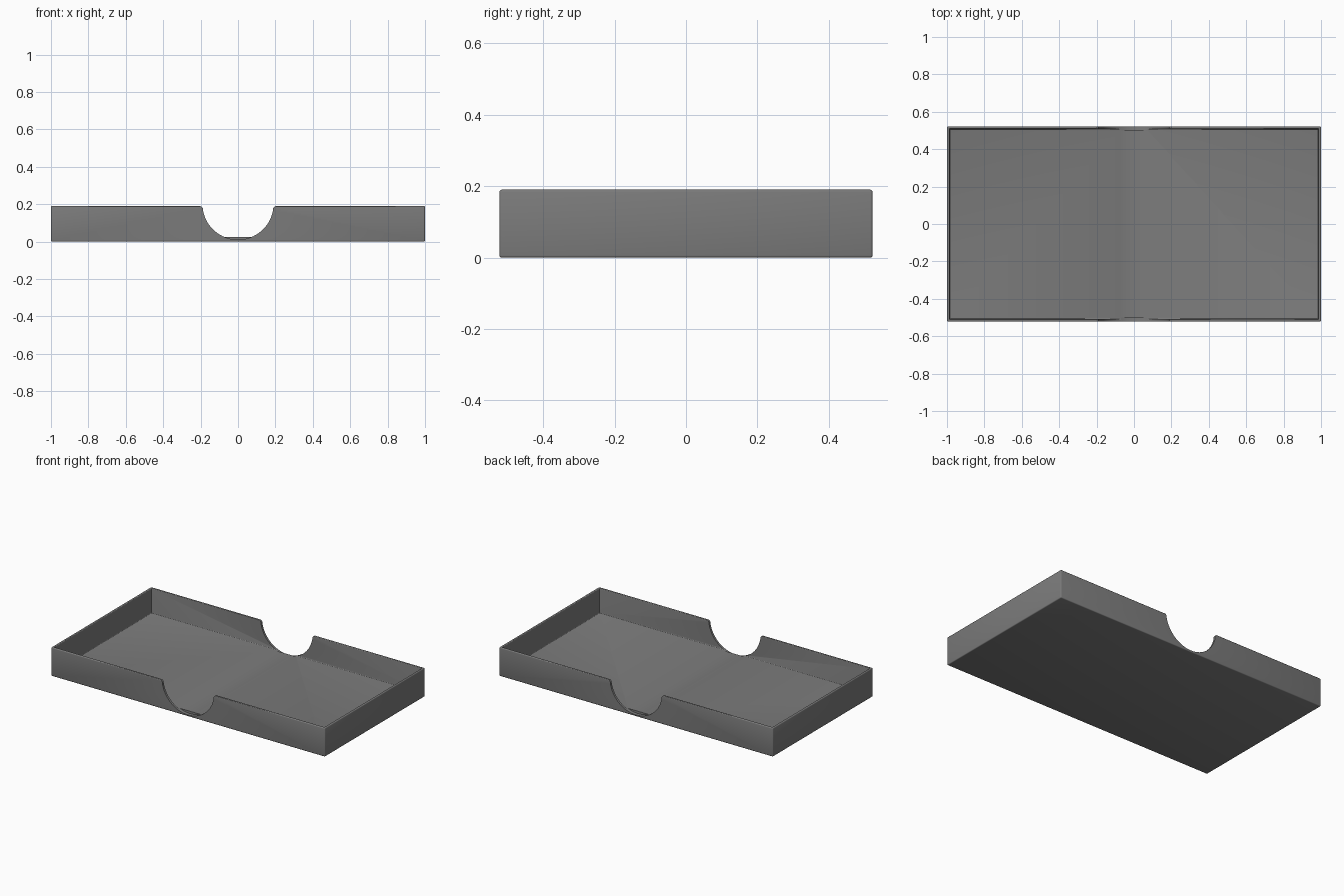
import bpy, bmesh, math

if "Cube" in bpy.data.objects:
    bpy.data.objects.remove(bpy.data.objects["Cube"])

LENGTH, WIDTH, HEIGHT = 2.0, 1.044, 0.19
WALL, FLOOR, EDGE = 0.02, 0.025, 0.006

grey = bpy.data.materials.new("mid grey")
grey.diffuse_color = (0.2, 0.2, 0.2, 1)
grey.use_nodes = True
grey.node_tree.nodes["Principled BSDF"].inputs["Base Color"].default_value = grey.diffuse_color


def make_object(name, bm):
    bmesh.ops.recalc_face_normals(bm, faces=bm.faces[:])
    mesh = bpy.data.meshes.new(name)
    bm.to_mesh(mesh)
    bm.free()
    mesh.materials.append(grey)
    obj = bpy.data.objects.new(name, mesh)
    bpy.context.collection.objects.link(obj)
    return obj


# Open tray: box with an inset, sunken floor and softened edges
bm = bmesh.new()
bmesh.ops.create_cube(bm, size=1)
for v in bm.verts:
    v.co = (v.co.x * LENGTH, v.co.y * WIDTH, (v.co.z + 0.5) * HEIGHT)
top = max(bm.faces, key=lambda f: f.calc_center_median().z)
bmesh.ops.inset_region(bm, faces=[top], thickness=WALL)
sunk = bmesh.ops.extrude_discrete_faces(bm, faces=[top])["faces"][0]
for v in sunk.verts:
    v.co.z = FLOOR
rounded = [e for e in bm.edges if e.calc_face_angle(0) > 0.5]
bmesh.ops.bevel(bm, geom=rounded, offset=EDGE, segments=3, profile=0.5,
                affect='EDGES', clamp_overlap=True)
tray = make_object("tray", bm)

# Finger notch profile: round scoop with rounded upper lips
right = [(0.205, 0.3)]
for i in range(7):
    a = math.radians(90 + 90 * i / 6)
    right.append((0.205 + 0.018 * math.cos(a), 0.172 + 0.018 * math.sin(a)))
for i in range(17):
    a = math.radians(-10 - 80 * i / 16)
    right.append((0.19 * math.cos(a), 0.2 + 0.19 * math.sin(a)))
profile = right + [(-x, z) for x, z in reversed(right[:-1])]


def notch_cutter(side):
    bm = bmesh.new()
    face = bm.faces.new([bm.verts.new((x, side * 0.499, z)) for x, z in profile])
    ext = bmesh.ops.extrude_face_region(bm, geom=[face])["geom"]
    for v in ext:
        if isinstance(v, bmesh.types.BMVert):
            v.co.y = side * 0.6
    return make_object("notch_cutter", bm)


# Cut the notch through the front and back walls
bpy.context.view_layer.objects.active = tray
tray.select_set(True)
for side in (-1, 1):
    cutter = notch_cutter(side)
    mod = tray.modifiers.new("notch", 'BOOLEAN')
    mod.operation, mod.solver, mod.object = 'DIFFERENCE', 'EXACT', cutter
    bpy.ops.object.modifier_apply(modifier=mod.name)
    bpy.data.objects.remove(cutter)

bpy.ops.object.shade_smooth_by_angle(angle=math.radians(35))
